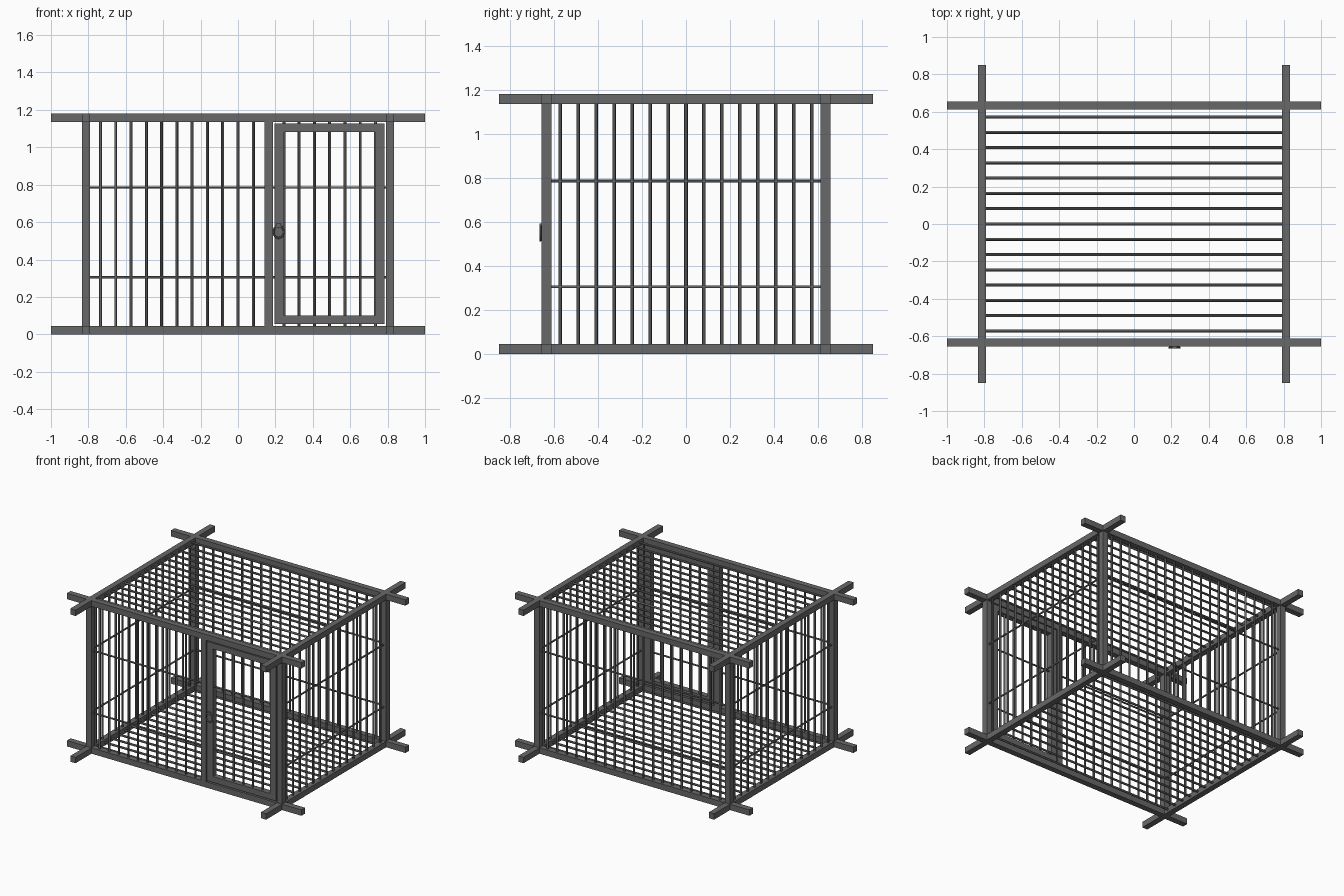
import bpy, bmesh, math
from mathutils import Vector, Matrix

if "Cube" in bpy.data.objects:
    bpy.data.objects.remove(bpy.data.objects["Cube"])

steel = bpy.data.materials.new("dark_grey_steel")
steel.diffuse_color = (0.14, 0.14, 0.14, 1)
steel.use_nodes = True
steel.node_tree.nodes["Principled BSDF"].inputs["Base Color"].default_value = steel.diffuse_color

PX, PY, H, T = 0.8125, 0.6335, 1.18, 0.045   # post centres, height, beam width
ZB, ZT = T / 2, H - T / 2
STEP = 0.0817


def finish(bm, name, smooth=False):
    me = bpy.data.meshes.new(name)
    bm.to_mesh(me)
    bm.free()
    me.materials.append(steel)
    ob = bpy.data.objects.new(name, me)
    bpy.context.collection.objects.link(ob)
    if smooth:
        bpy.ops.object.select_all(action='DESELECT')
        ob.select_set(True)
        bpy.context.view_layer.objects.active = ob
        bpy.ops.object.shade_smooth_by_angle()
    return ob


def boxes(name, items):
    """items: (min corner, max corner)"""
    bm = bmesh.new()
    for lo, hi in items:
        lo, hi = Vector(lo), Vector(hi)
        m = Matrix.Translation((lo + hi) / 2) @ Matrix.Diagonal((*(hi - lo), 1))
        bmesh.ops.create_cube(bm, size=1, matrix=m)
    return finish(bm, name)


def rods(name, items, r):
    """items: (start, end)"""
    bm = bmesh.new()
    for a, b in items:
        a, b = Vector(a), Vector(b)
        d = b - a
        m = Matrix.Translation((a + b) / 2) @ d.to_track_quat('Z', 'Y').to_matrix().to_4x4()
        bmesh.ops.create_cone(bm, cap_ends=True, segments=12, radius1=r, radius2=r,
                              depth=d.length, matrix=m)
    return finish(bm, name, True)


h = T / 2
R, RH = 0.008, 0.0065
LEVELS = (0.305, 0.785)

# frame: long beams, cross beams, corner posts
boxes("long_beams", [((-1, y - h, z - h), (1, y + h, z + h)) for y in (-PY, PY) for z in (ZB, ZT)])
boxes("cross_beams", [((x - h, -0.85, z - h), (x + h, 0.85, z + h)) for x in (-PX, PX) for z in (ZB, ZT)])
boxes("corner_posts", [((x - h, y - h, T), (x + h, y + h, H - T)) for x in (-PX, PX) for y in (-PY, PY)])
boxes("door_post", [((0.143, -PY - h, T), (0.188, -PY + h, H - T))])

# door frame
y0, y1 = -PY - h, -PY + h
boxes("door_frame", [
    ((0.195, y0, 0.055), (0.245, y1, 1.128)),
    ((0.732, y0, 0.055), (0.783, y1, 1.128)),
    ((0.245, y0, 0.055), (0.732, y1, 0.1)),
    ((0.245, y0, 1.083), (0.732, y1, 1.128))])

# wall bars
xs = [i * STEP for i in range(-9, 10)]
ys = [i * STEP for i in range(-7, 8)]
rods("back_bars", [((x, PY, T), (x, PY, H - T)) for x in xs], R)
rods("front_bars", [((x, -PY, T), (x, -PY, H - T)) for x in xs if x < 0.12], R)
rods("door_bars", [((x, -PY, 0.1), (x, -PY, 1.083)) for x in xs if 0.3 < x < 0.7], R)
for side, x in (("left", -PX), ("right", PX)):
    rods(side + "_bars", [((x, y, T), (x, y, H - T)) for y in ys], R)
    rods(side + "_cross_rods", [((x, -0.615, z), (x, 0.615, z)) for z in LEVELS], RH)

# horizontal rods of front, door and back
rods("back_cross_rods", [((-0.795, PY, z), (0.795, PY, z)) for z in LEVELS], RH)
rods("front_cross_rods", [((-0.795, -PY, z), (0.15, -PY, z)) for z in LEVELS], RH)
rods("door_cross_rods", [((0.24, -PY, z), (0.735, -PY, z)) for z in LEVELS], RH)

# roof and floor bars
for name, z in (("roof_bars", ZT), ("floor_bars", ZB)):
    rods(name, [((-0.795, y, z), (0.795, y, z)) for y in ys], R)

# ring handle on the door
boxes("handle_plate", [((0.203, y0 - 0.01, 0.572), (0.231, y0, 0.592))])
bm = bmesh.new()
N, M, RR, r = 20, 8, 0.028, 0.005
grid = [[bm.verts.new((0.217 + (RR + r * math.cos(b)) * math.cos(a),
                       y0 - 0.005 + r * math.sin(b),
                       0.548 + 1.15 * (RR + r * math.cos(b)) * math.sin(a)))
         for b in [2 * math.pi * j / M for j in range(M)]]
        for a in [2 * math.pi * i / N for i in range(N)]]
for i in range(N):
    for j in range(M):
        k, l = (i + 1) % N, (j + 1) % M
        bm.faces.new((grid[i][j], grid[i][l], grid[k][l], grid[k][j]))
bmesh.ops.recalc_face_normals(bm, faces=bm.faces)
finish(bm, "handle_ring", True)
